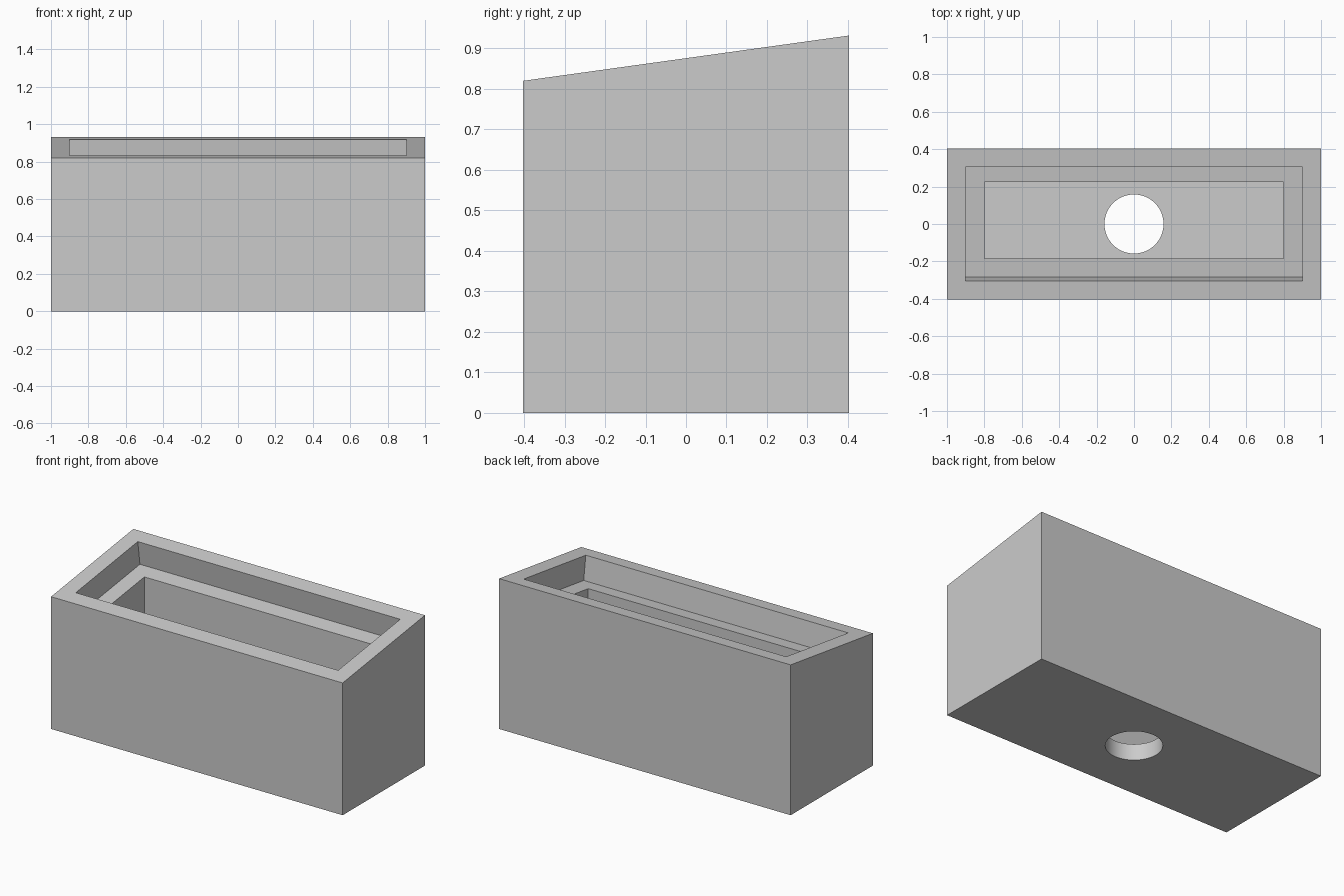
import bpy
import bmesh
from math import sin, cos, atan2, radians, tau
from mathutils import Vector

cube = bpy.data.objects.get("Cube")
if cube:
    bpy.data.objects.remove(cube, do_unlink=True)

# Main dimensions
HALF_X, HALF_Y = 1.0, 0.403
FRONT_Z, BACK_Z = 0.82, 0.932
WALL, RECESS, FLOOR = 0.1, 0.15, 0.1
HOLE_R, SEGMENTS = 0.158, 64

slope = atan2(BACK_Z - FRONT_Z, 2 * HALF_Y)
along = Vector((0, cos(slope), sin(slope)))
inward = Vector((0, sin(slope), -cos(slope)))
rim_centre = Vector((0, 0, (FRONT_Z + BACK_Z) / 2))
half_len = HALF_Y / cos(slope)

bm = bmesh.new()


def rim_loop(inset, depth):
    """Rectangle parallel to the sloping rim."""
    hx, hy = HALF_X - inset, half_len - inset
    base = rim_centre + inward * depth
    return [bm.verts.new(base + Vector((sx * hx, 0, 0)) + along * sy * hy)
            for sx, sy in ((-1, -1), (1, -1), (1, 1), (-1, 1))]


def flat_loop(loop, z):
    """Copy of a rectangle dropped straight down to height z."""
    return [bm.verts.new((v.co.x, v.co.y, z)) for v in loop]


def circle(z):
    return [bm.verts.new((HOLE_R * cos(a), HOLE_R * sin(a), z))
            for a in (tau * (5 / 8 + i / SEGMENTS) for i in range(SEGMENTS))]


def bridge(a, b):
    n = len(a)
    for i in range(n):
        j = (i + 1) % n
        bm.faces.new((a[i], a[j], b[j], b[i]))


def plate_with_hole(rect, ring):
    """Four faces between a rectangle and a round opening."""
    step = SEGMENTS // 4
    for k in range(4):
        arc = [ring[(k * step + i) % SEGMENTS] for i in range(step + 1)]
        bm.faces.new([rect[k], rect[(k + 1) % 4]] + arc[::-1])


# Outer walls, sloping rim, tilted recess, ledge and upright pocket
rim = rim_loop(0, 0)
underside = flat_loop(rim, 0)
opening = rim_loop(WALL, 0)
recess_base = rim_loop(WALL, RECESS)
pocket_top = rim_loop(2 * WALL, RECESS)
pocket_floor = flat_loop(pocket_top, FLOOR)
loops = [underside, rim, opening, recess_base, pocket_top, pocket_floor]
for lower, upper in zip(loops, loops[1:]):
    bridge(lower, upper)

# Floor with a round drain hole
hole_top, hole_bottom = circle(FLOOR), circle(0)
plate_with_hole(pocket_floor, hole_top)
plate_with_hole(underside, hole_bottom)
bridge(hole_top, hole_bottom)
bmesh.ops.recalc_face_normals(bm, faces=bm.faces[:])

mesh = bpy.data.meshes.new("planter_box")
bm.to_mesh(mesh)
bm.free()
box = bpy.data.objects.new("planter_box", mesh)
bpy.context.collection.objects.link(box)

# Plain grey finish
grey = bpy.data.materials.new("light grey")
grey.use_nodes = True
colour = (0.6, 0.6, 0.6, 1)
grey.diffuse_color = colour
grey.node_tree.nodes["Principled BSDF"].inputs["Base Color"].default_value = colour
mesh.materials.append(grey)

# Smooth drain hole, crisp edges elsewhere
bpy.ops.object.select_all(action="DESELECT")
box.select_set(True)
bpy.context.view_layer.objects.active = box
bpy.ops.object.shade_smooth_by_angle(angle=radians(30))
